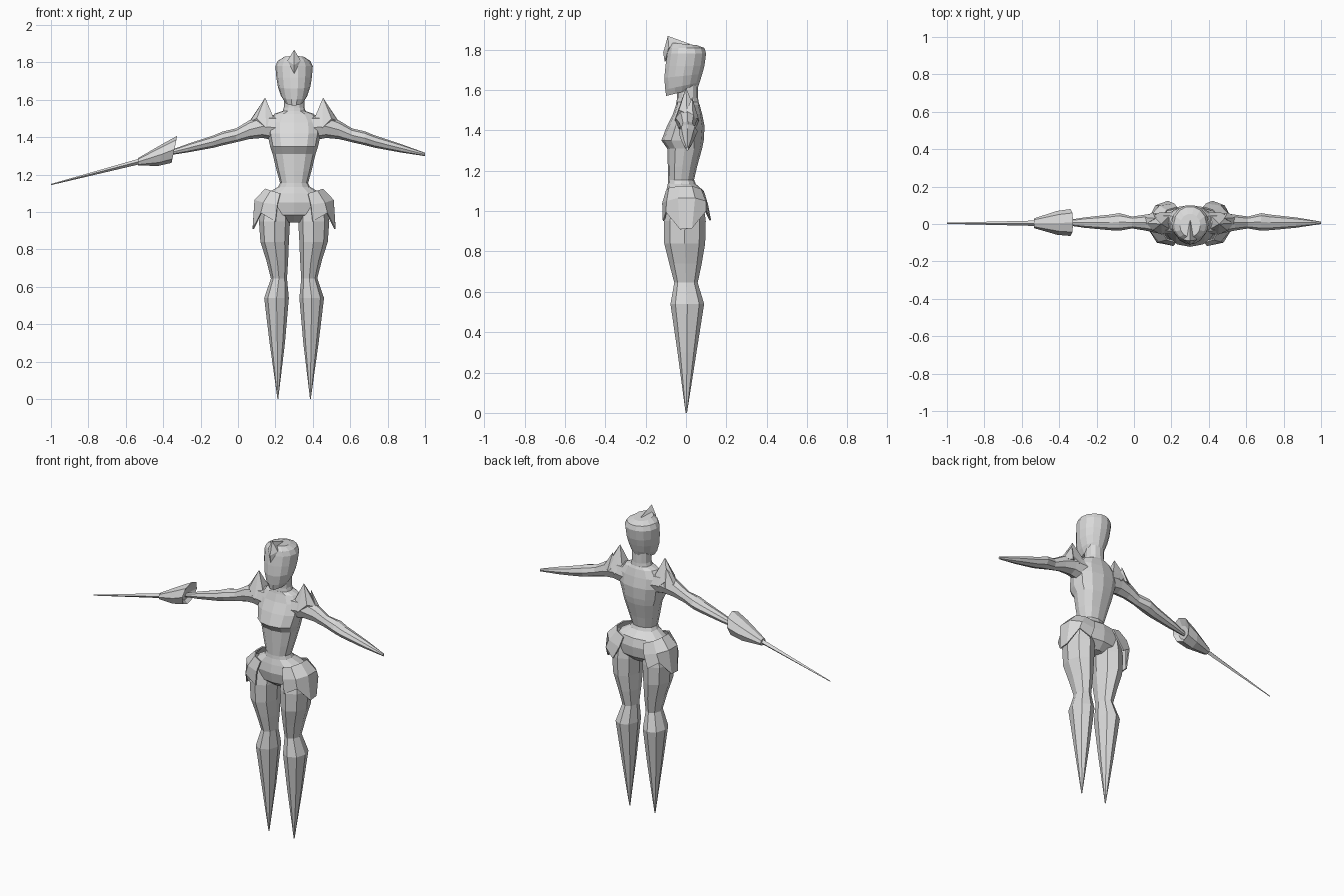
import bpy, bmesh, math

CX = 0.30  # body centre line
mat = bpy.data.materials.new("light grey")
mat.diffuse_color = (0.7, 0.7, 0.7, 1)


def finish(name, bm, closed=True):
    if closed:
        bmesh.ops.recalc_face_normals(bm, faces=bm.faces)
    me = bpy.data.meshes.new(name)
    bm.to_mesh(me)
    bm.free()
    me.materials.append(mat)
    ob = bpy.data.objects.new(name, me)
    bpy.context.collection.objects.link(ob)
    return ob


def loft(name, rings):
    """Skin a list of equal point rings and cap both ends."""
    bm = bmesh.new()
    rows = [[bm.verts.new(p) for p in r] for r in rings]
    n = len(rows[0])
    for a, b in zip(rows, rows[1:]):
        for i in range(n):
            j = (i + 1) % n
            bm.faces.new((a[i], a[j], b[j], b[i]))
    bm.faces.new(rows[0])
    bm.faces.new(rows[-1])
    return finish(name, bm)


def hull(name, pts):
    bm = bmesh.new()
    for p in pts:
        bm.verts.new(p)
    bmesh.ops.convex_hull(bm, input=bm.verts)
    return finish(name, bm)


def oval(n, power=1.0, turn=0.0):
    for i in range(n):
        a = 2 * math.pi * i / n + turn
        c, s = math.cos(a), math.sin(a)
        yield (math.copysign(abs(c) ** power, c), math.copysign(abs(s) ** power, s))


def flat_ring(x, z, hw, yf, yb, n=12, power=0.9, tilt=0.0):
    """Horizontal ring with its own front and back depth."""
    m, d = (yf + yb) / 2, (yb - yf) / 2
    return [(x + c * hw, m + s * d, z + tilt * s) for c, s in oval(n, power)]


def side_ring(x, z, hz, yf, yb, n=8, shear=0.0):
    """Upright ring across an arm."""
    m, d = (yf + yb) / 2, (yb - yf) / 2
    return [(x + shear * s, m + c * d, z + s * hz) for c, s in oval(n)]


# Torso from crotch to collar
torso = [(0.945, 0.04, -0.04, 0.05), (0.985, 0.15, -0.09, 0.09),
         (1.05, 0.18, -0.105, 0.10), (1.10, 0.145, -0.098, 0.088),
         (1.135, 0.085, -0.09, 0.048), (1.155, 0.075, -0.088, 0.04),
         (1.22, 0.093, -0.09, 0.055), (1.31, 0.115, -0.093, 0.08),
         (1.35, 0.128, -0.122, 0.088), (1.42, 0.143, -0.095, 0.092),
         (1.48, 0.14, -0.065, 0.08), (1.525, 0.105, -0.05, 0.068),
         (1.54, 0.06, -0.048, 0.062)]
loft("torso", [flat_ring(CX, *r) for r in torso])

# Neck
loft("neck", [flat_ring(CX, z, w, f, b) for z, w, f, b in
              [(1.51, 0.07, -0.05, 0.065), (1.56, 0.055, -0.045, 0.06),
               (1.66, 0.055, -0.045, 0.06)]])

# Helmet with a low chin, and its forward crest
head = [(1.59, 0.05, -0.10, 0.06, 0.02), (1.62, 0.07, -0.105, 0.07, 0.018),
        (1.67, 0.087, -0.11, 0.083, 0.01), (1.72, 0.095, -0.104, 0.094, 0.0),
        (1.78, 0.1, -0.095, 0.102, 0.0), (1.808, 0.087, -0.09, 0.094, 0.0),
        (1.828, 0.055, -0.07, 0.055, -0.006)]
loft("helmet", [flat_ring(CX, z, w, f, b, 14, 1.0, t) for z, w, f, b, t in head])
hull("crest", [(CX, -0.09, 1.868), (CX, -0.113, 1.785), (CX, -0.106, 1.74),
               (CX - 0.035, -0.085, 1.81), (CX + 0.035, -0.085, 1.81),
               (CX, -0.035, 1.838), (CX, 0.02, 1.828)])

leg = [(1.05, 0.1, 0.07, -0.09, 0.085), (0.95, 0.105, 0.083, -0.11, 0.098),
       (0.84, 0.104, 0.076, -0.108, 0.095), (0.74, 0.09, 0.058, -0.083, 0.078),
       (0.645, 0.081, 0.043, -0.058, 0.058), (0.54, 0.094, 0.066, -0.077, 0.09),
       (0.3, 0.09, 0.041, -0.042, 0.052), (0.0, 0.087, 0.002, -0.002, 0.005)]
arm = [(0.09, 1.45, 0.07, -0.055, 0.065), (0.17, 1.458, 0.062, -0.05, 0.06),
       (0.24, 1.44, 0.05, -0.035, 0.05), (0.31, 1.41, 0.037, -0.024, 0.04),
       (0.38, 1.394, 0.037, -0.036, 0.058), (0.43, 1.377, 0.033, -0.033, 0.05),
       (0.567, 1.342, 0.023, -0.02, 0.035), (0.70, 1.308, 0.009, 0.0, 0.013)]
# Hip guard rows (top, bulge, hem), each running from front to back
guard = [[(0.075, -0.10, 1.10), (0.125, -0.085, 1.115), (0.155, -0.03, 1.125),
          (0.155, 0.03, 1.125), (0.125, 0.075, 1.11), (0.07, 0.092, 1.09)],
         [(0.09, -0.118, 1.04), (0.165, -0.096, 1.05), (0.212, -0.04, 1.065),
          (0.212, 0.045, 1.065), (0.165, 0.098, 1.05), (0.085, 0.11, 1.03)],
         [(0.1, -0.115, 0.95), (0.178, -0.1, 0.995), (0.222, -0.03, 0.91),
          (0.222, 0.03, 0.915), (0.185, 0.10, 1.0), (0.12, 0.124, 0.955)]]

for side, s in (("left", 1), ("right", -1)):
    # Tapered leg ending in a point
    loft(side + "_leg", [flat_ring(CX + s * o, z, w, f, b, 8, 1.0)
                         for z, o, w, f, b in leg])
    # Arm with elbow bulge
    loft(side + "_arm", [side_ring(CX + s * o, z, h, f, b) for o, z, h, f, b in arm])
    # Pointed shoulder guards
    hull(side + "_shoulder_spike",
         [(CX + s * x, y, z) for x, y, z in
          [(0.155, 0.0, 1.612), (0.112, -0.025, 1.51), (0.115, 0.04, 1.51),
           (0.15, -0.057, 1.45), (0.15, 0.065, 1.45), (0.2, -0.035, 1.50),
           (0.2, 0.045, 1.50), (0.235, 0.005, 1.485)]])
    hull(side + "_rear_shoulder_spike",
         [(CX + s * x, y, z) for x, y, z in
          [(0.185, 0.03, 1.565), (0.16, 0.04, 1.47), (0.2, 0.062, 1.46),
           (0.235, 0.0, 1.49), (0.25, 0.035, 1.46)]])
    # Jagged hip guard plate
    bm = bmesh.new()
    rows = [[bm.verts.new((CX + s * x, y, z)) for x, y, z in row] for row in guard]
    for a, b in zip(rows, rows[1:]):
        for i in range(len(a) - 1):
            q = (a[i], b[i], b[i + 1], a[i + 1])
            bm.faces.new(q if s > 0 else q[::-1])
    plate = finish(side + "_hip_guard", bm, closed=False)
    mod = plate.modifiers.new("thickness", 'SOLIDIFY')
    mod.thickness = 0.008
    mod.offset = -1

# Flared gauntlet and long blade on the right arm
gauntlet = [(-0.36, 1.325, 0.04, -0.035, 0.045, 0.01),
            (-0.34, 1.335, 0.072, -0.064, 0.08, 0.015),
            (-0.41, 1.308, 0.061, -0.058, 0.07, 0.015),
            (-0.535, 1.268, 0.02, -0.022, 0.03, 0.0)]
loft("gauntlet", [side_ring(x, z, h, f, b, 8, sh) for x, z, h, f, b, sh in gauntlet])
loft("blade", [side_ring(-0.50, 1.277, 0.016, -0.011, 0.019, 4),
               side_ring(-0.54, 1.267, 0.015, -0.01, 0.018, 4),
               side_ring(-1.0, 1.147, 0.003, 0.001, 0.007, 4)])
